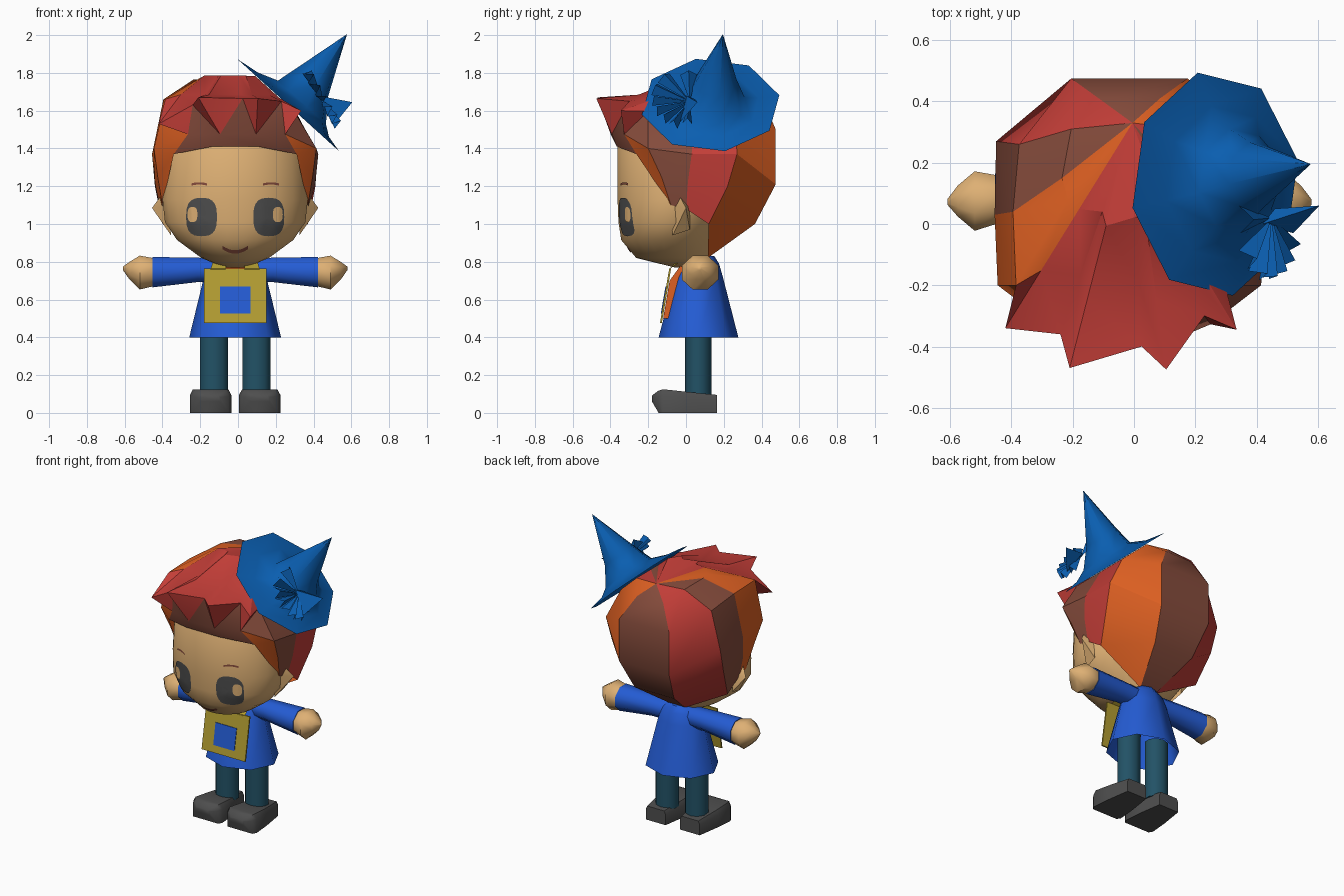
import bpy, bmesh, math
from mathutils import Vector
from mathutils.bvhtree import BVHTree

if "Cube" in bpy.data.objects:
    bpy.data.objects.remove(bpy.data.objects["Cube"])

DX = -0.015  # the body stands slightly left of the overall centre


def material(name, rgb):
    m = bpy.data.materials.new(name)
    lin = [((c / 255 + 0.055) / 1.055) ** 2.4 if c > 10 else c / 255 / 12.92 for c in rgb]
    m.diffuse_color = (*lin, 1)
    m.use_nodes = True
    m.node_tree.nodes["Principled BSDF"].inputs["Base Color"].default_value = m.diffuse_color
    return m


SKIN = material("skin", (222, 176, 116))
HAT = material("hat_blue", (10, 94, 176))
COAT = material("coat_blue", (36, 92, 212))
TEAL = material("teal", (34, 82, 102))
GREY = material("dark_grey", (78, 78, 78))
YELLOW = material("mustard", (180, 158, 50))
RED = material("hair_red", (196, 62, 56))
BROWN = material("hair_brown", (134, 76, 60))
ORANGE = material("hair_orange", (222, 96, 34))


def mesh(name, verts, faces, mats, index=None, dx=DX):
    me = bpy.data.meshes.new(name)
    me.from_pydata([(v[0] + dx, v[1], v[2]) for v in verts], [], faces)
    for m in mats:
        me.materials.append(m)
    if index:
        for p, i in zip(me.polygons, index):
            p.material_index = i
    bm = bmesh.new()
    bm.from_mesh(me)
    bmesh.ops.remove_doubles(bm, verts=bm.verts, dist=1e-5)
    bmesh.ops.recalc_face_normals(bm, faces=bm.faces)
    bm.to_mesh(me)
    bm.free()
    ob = bpy.data.objects.new(name, me)
    bpy.context.collection.objects.link(ob)
    return ob


def loft(name, rings, mat, caps=(True, True), dx=DX):
    n = len(rings[0])
    verts = [v for r in rings for v in r]
    faces = [(k * n + i, k * n + (i + 1) % n, (k + 1) * n + (i + 1) % n, (k + 1) * n + i)
             for k in range(len(rings) - 1) for i in range(n)]
    if caps[0]:
        faces.append(tuple(range(n)))
    if caps[1]:
        faces.append(tuple(range(len(verts) - n, len(verts))))
    return mesh(name, verts, faces, [mat], dx=dx)


def ring_z(n, z, rx, y0, y1, cx=0, off=0.5):
    return [(cx + rx * math.cos(math.tau * (i + off) / n),
             (y0 + y1) / 2 + (y1 - y0) / 2 * math.sin(math.tau * (i + off) / n), z) for i in range(n)]


def ring_x(n, x, cy, cz, ry, rz):
    return [(x, cy + ry * math.cos(math.tau * (i + 0.5) / n),
             cz + rz * math.sin(math.tau * (i + 0.5) / n)) for i in range(n)]


# Shoes, legs, sleeves, hands and ears, one per side
for s, side in ((-1, "left"), (1, "right")):
    shoe = [(0.165, 0.075, 0, 0.095), (0.0, 0.1, 0, 0.112), (-0.12, 0.11, 0, 0.125),
            (-0.145, 0.095, 0.0, 0.118), (-0.18, 0.05, 0.06, 0.092)]
    loft("shoe_" + side, [[(s * 0.13 - w, y, a), (s * 0.13 + w, y, a), (s * 0.13 + w, y, b * 0.75 + a * 0.25),
                           (s * 0.13 + w * 0.85, y, b), (s * 0.13 - w * 0.85, y, b),
                           (s * 0.13 - w, y, b * 0.75 + a * 0.25)] for y, w, a, b in shoe], GREY)
    loft("leg_" + side, [ring_z(10, z, 0.078, -0.005, 0.135, s * 0.112) for z in (0.09, 0.5)], TEAL)
    loft("sleeve_" + side, [ring_x(8, s * 0.06, 0.08, 0.755, 0.07, 0.067),
                            ring_x(8, s * 0.2, 0.08, 0.757, 0.075, 0.07),
                            ring_x(8, s * 0.438, 0.08, 0.745, 0.092, 0.087)], COAT)
    loft("hand_" + side, [ring_x(8, s * 0.43, 0.08, 0.745, 0.085, 0.08),
                          ring_x(8, s * 0.505, 0.075, 0.743, 0.105, 0.097),
                          ring_x(8, s * 0.56, 0.075, 0.753, 0.055, 0.05),
                          ring_x(8, s * 0.594, 0.072, 0.765, 0.01, 0.01)], SKIN)
    mesh("ear_" + side, [(s * x, y, z) for x, y, z in (
        (0.35, -0.09, 1.1), (0.34, -0.07, 0.94), (0.35, 0.02, 0.97), (0.36, 0.02, 1.1),
        (0.4, -0.03, 1.14), (0.44, 0.0, 1.085))],
        [(0, 1, 5), (1, 2, 5), (2, 3, 5), (3, 4, 5), (4, 0, 5), (0, 1, 2, 3, 4)], [SKIN])

# Flared eight-sided coat, open at the hem
loft("coat", [ring_z(8, 0.40, 0.243, -0.145, 0.277, off=0), ring_z(8, 0.72, 0.165, -0.06, 0.195, off=0),
              ring_z(8, 0.79, 0.13, -0.02, 0.175, off=0), ring_z(8, 0.83, 0.08, 0.01, 0.15, off=0)],
     COAT, (False, True))
loft("neck", [ring_z(8, z, 0.06, 0.01, 0.13) for z in (0.78, 0.9)], SKIN)


def plate_y(z):
    return -0.138 + (z - 0.475) * 0.17


# Shirt panel standing proud of the coat, and collar
loft("shirt_front", [[(x, plate_y(0.5) + 0.013, 0.5), (x, plate_y(0.7) + 0.013, 0.7),
                      (x, -0.0, 0.82), (x, 0.0, 0.7), (x, -0.06, 0.5)] for x in (-0.07, 0.07)], ORANGE)


# Tilted satchel plate with a square patch and straps
def tilted_plate(name, x, z0, z1, front, thick, mat):
    rings = [[(-x, plate_y(z0) - front + t, z0), (x, plate_y(z0) - front + t, z0),
              (x, plate_y(z1) - front + t, z1), (-x, plate_y(z1) - front + t, z1)] for t in (0, thick)]
    loft(name, rings, mat)


tilted_plate("satchel", 0.165, 0.475, 0.765, 0, 0.01, YELLOW)
tilted_plate("satchel_patch", 0.08, 0.525, 0.67, 0.004, 0.004, COAT)
for s in (-1, 1):
    mesh("strap", [(s * 0.13, -0.09, 0.76), (s * 0.05, -0.09, 0.76), (s * 0.04, -0.01, 0.84),
                   (s * 0.11, 0.01, 0.83)], [(0, 1, 2, 3)], [YELLOW])

# Head
head_rings = ((0.77, 0.06, -0.06, 0.09), (0.82, 0.18, -0.265, 0.115), (0.915, 0.31, -0.345, 0.16),
              (1.01, 0.375, -0.36, 0.2), (1.13, 0.388, -0.365, 0.25), (1.41, 0.375, -0.365, 0.28),
              (1.55, 0.28, -0.28, 0.25))
head = loft("head", [ring_z(24, *r) for r in head_rings], SKIN)
tree = BVHTree.FromPolygons([v.co for v in head.data.vertices], [p.vertices for p in head.data.polygons])


def on_face(x, z, lift):
    hit = tree.ray_cast(Vector((x + DX, -2, z)), Vector((0, 1, 0)))[0]
    return (x, (hit.y if hit else -0.3) - lift, z)


def squarish(v):
    return math.copysign(abs(v) ** 0.72, v)


def face_oval(name, cx, cz, rx, rz, mat, lift):
    n, steps = 20, 4
    verts = [on_face(cx, cz, lift)]
    for k in range(1, steps + 1):
        verts += [on_face(cx + rx * k / steps * squarish(math.cos(math.tau * i / n)),
                          cz + rz * k / steps * squarish(math.sin(math.tau * i / n)), lift) for i in range(n)]
    faces = [(0, 1 + i, 1 + (i + 1) % n) for i in range(n)]
    faces += [(1 + k * n + i, 1 + k * n + (i + 1) % n, 1 + (k + 1) * n + (i + 1) % n, 1 + (k + 1) * n + i)
              for k in range(steps - 1) for i in range(n)]
    mesh(name, verts, faces, [mat])


def face_line(name, cx, cz, half, bend, thick, mat):
    verts, n = [], 8
    for i in range(n + 1):
        t = 2 * i / n - 1
        for d in (-0.5, 0.5):
            verts.append(on_face(cx + half * t, cz + bend * t * t + d * thick, 0.005))
    mesh(name, verts, [(2 * i, 2 * i + 2, 2 * i + 3, 2 * i + 1) for i in range(n)], [mat])


# Eyes, brows and mouth
for s in (-1, 1):
    face_oval("eye", s * 0.178, 1.037, 0.082, 0.102, GREY, 0.005)
    face_oval("eye_glint", s * 0.226, 1.05, 0.026, 0.04, SKIN, 0.008)
    face_line("brow", s * 0.19, 1.215, 0.042, -0.006, 0.012, BROWN)
face_line("mouth", 0, 0.852, 0.068, 0.024, 0.018, BROWN)

# Hat frame: brim centre, tilted axis and two brim directions
HC, HN = Vector((0.265, 0.13, 1.63)), Vector((0.67, 0, 0.74)).normalized()
HU, HV = Vector((HN.z, 0, -HN.x)), Vector((0, 1, 0))


def hat_ring(r, n, du, dv):
    return [HC + HN * n + HU * (r * math.cos(a) + du) + HV * (r * math.sin(a) + dv)
            for a in (math.radians(12 + 45 * i) for i in range(8))]


loft("hat", [hat_ring(0.372, 0, 0, 0), hat_ring(0.26, 0.02, 0.02, 0), hat_ring(0.175, 0.06, 0.045, 0.01),
             hat_ring(0.115, 0.175, 0.015, 0.025), hat_ring(0.001, 0.485, -0.02, 0.065)],
     HAT, (False, False), dx=0)

# Bow on the hat: folded petals fanning forward and larger loops
fc = Vector((0.45, 0.02, 1.65))
fa, fb = Vector((0, -1, 0)), Vector((-0.5, 0, 0.86)).normalized()
fn = fa.cross(fb)
verts, faces = [], []
for deg, length, w in ((48, 0.21, 0.2), (24, 0.21, 0.18), (4, 0.2, 0.15), (-16, 0.19, 0.15), (-36, 0.18, 0.15),
                       (-58, 0.17, 0.16), (88, 0.18, 0.25), (-84, 0.13, 0.2)):
    a = math.radians(deg)
    rim = [fc + (fa * math.cos(a + d) + fb * math.sin(a + d)) * length + fn * 0.02 for d in (-w, w)]
    ridge = fc + (fa * math.cos(a) + fb * math.sin(a)) * length * 0.95 - fn * 0.03
    k = len(verts)
    verts += [fc, rim[0], ridge, rim[1]]
    faces += [(k, k + 1, k + 2), (k, k + 2, k + 3)]
mesh("hat_bow", verts, faces, [HAT], dx=0)
mesh("hat_bow_loop", [(0.42, 0.0, 1.68), (0.605, 0.06, 1.645), (0.52, -0.03, 1.54), (0.46, 0.05, 1.66)],
     [(0, 1, 2), (0, 1, 3), (1, 2, 3)], [HAT], dx=0)

# Hair: columns run from the crown down, then mirror to the other side
crown = (0.01, 0.33, 1.735)
half = [
    [(0.2, 0.08, 1.765), (0.37, -0.2, 1.66), (0.43, -0.2, 1.4), (0.41, -0.13, 1.25), (0.385, -0.08, 1.1)],
    [(0.22, 0.15, 1.765), (0.38, 0.04, 1.66), (0.44, 0.03, 1.37), (0.425, 0.01, 1.22), (0.39, 0.0, 1.08)],
    [(0.19, 0.31, 1.74), (0.36, 0.26, 1.62), (0.435, 0.27, 1.37), (0.425, 0.22, 1.2), (0.385, 0.12, 1.0)],
    [(0.1, 0.41, 1.655), (0.19, 0.475, 1.5), (0.19, 0.475, 1.21), (0.15, 0.365, 1.0), (0.06, 0.115, 0.82)]]
cols = [[(-x, y, z) for x, y, z in c] for c in half] + half[::-1]
hv, hf, hi = [], [], []


def hair_face(mat, *pts):
    hf.append(tuple(range(len(hv), len(hv) + len(pts))))
    hi.append(mat)
    for p in pts:
        p = Vector(p)
        rel = p + Vector((DX, 0, 0)) - HC
        n = rel.dot(HN)
        if n > -0.003 and (rel - HN * n).length < 0.4:  # tuck under the hat brim
            p -= HN * (n + 0.003)
        hv.append(p)


for c, d, m in zip(cols, cols[1:], (2, 1, 0, 1, 2, 0, 1)):  # 0 red, 1 brown, 2 orange
    hair_face(m, crown, c[0], d[0])
    for k in range(4):
        hair_face(m, c[k], c[k + 1], d[k + 1], d[k])

# Spiky fringe: alternating tips and notches around the front
E0, E1 = cols[0], cols[-1]
tips = [E0[1], (-0.405, -0.34, 1.53), (-0.225, -0.36, 1.63), (-0.195, -0.47, 1.67), (0.04, -0.4, 1.665),
        (0.12, -0.475, 1.665), (0.245, -0.3, 1.65), (0.35, -0.345, 1.6), E1[1]]


def row(t, z):
    return [tuple(a + (b - a) * t for a, b in zip(crown, p))[:2] + (z,) for p in tips[1:-1]]


upper = [E0[0]] + row(0.42, 1.785) + [E1[0]]
lower = [E0[1]] + row(0.72, 1.685) + [E1[1]]
for i in range(8):
    top = 2 if i == 0 else 0
    hair_face(top, crown, upper[i], upper[i + 1])
    hair_face(top, upper[i], lower[i], lower[i + 1], upper[i + 1])
    if i == 0:
        hair_face(0, tips[0], tips[1], lower[1])
    elif i == 7:
        hair_face(0, tips[7], tips[8], lower[7])
    else:
        hair_face(0, lower[i], tips[i], tips[i + 1], lower[i + 1])


def brow_y(x, r):
    return -0.02 - r * math.sqrt(1 - (x / 0.44) ** 2)


# Undersides: red flaps below each spike, brown down to the forehead, swept sideburns
mid = [(x, brow_y(x, 0.385), 1.475) for x in (-0.25, -0.08, 0.11, 0.265)]
low = [(x, brow_y(x, 0.36), z) for x, z in ((-0.325, 1.37), (-0.12, 1.41), (0.12, 1.41), (0.325, 1.37))]
for i in range(4):
    hair_face(0, tips[2 * i], tips[2 * i + 1], mid[i])
    hair_face(0, tips[2 * i + 1], tips[2 * i + 2], mid[i])
    if i < 3:
        hair_face(1, tips[2 * i + 2], mid[i], mid[i + 1])
        hair_face(1, mid[i], mid[i + 1], low[i + 1], low[i])
for e, m, l, c in ((E0, mid[0], low[0], 2), (E1, mid[3], low[3], 1)):
    hair_face(c, e[1], e[2], m)
    hair_face(2, e[2], l, m)
    hair_face(2, e[2], e[3], l)
    hair_face(2, e[3], e[4], l)
hair = mesh("hair", hv, hf, [RED, BROWN, ORANGE], hi)

# Smooth shading with crisp edges, crisper on the hair
bpy.ops.object.select_all(action='SELECT')
hair.select_set(False)
bpy.context.view_layer.objects.active = head
bpy.ops.object.shade_smooth_by_angle(angle=math.radians(55))
bpy.ops.object.select_all(action='DESELECT')
hair.select_set(True)
bpy.context.view_layer.objects.active = hair
bpy.ops.object.shade_smooth_by_angle(angle=math.radians(30))
